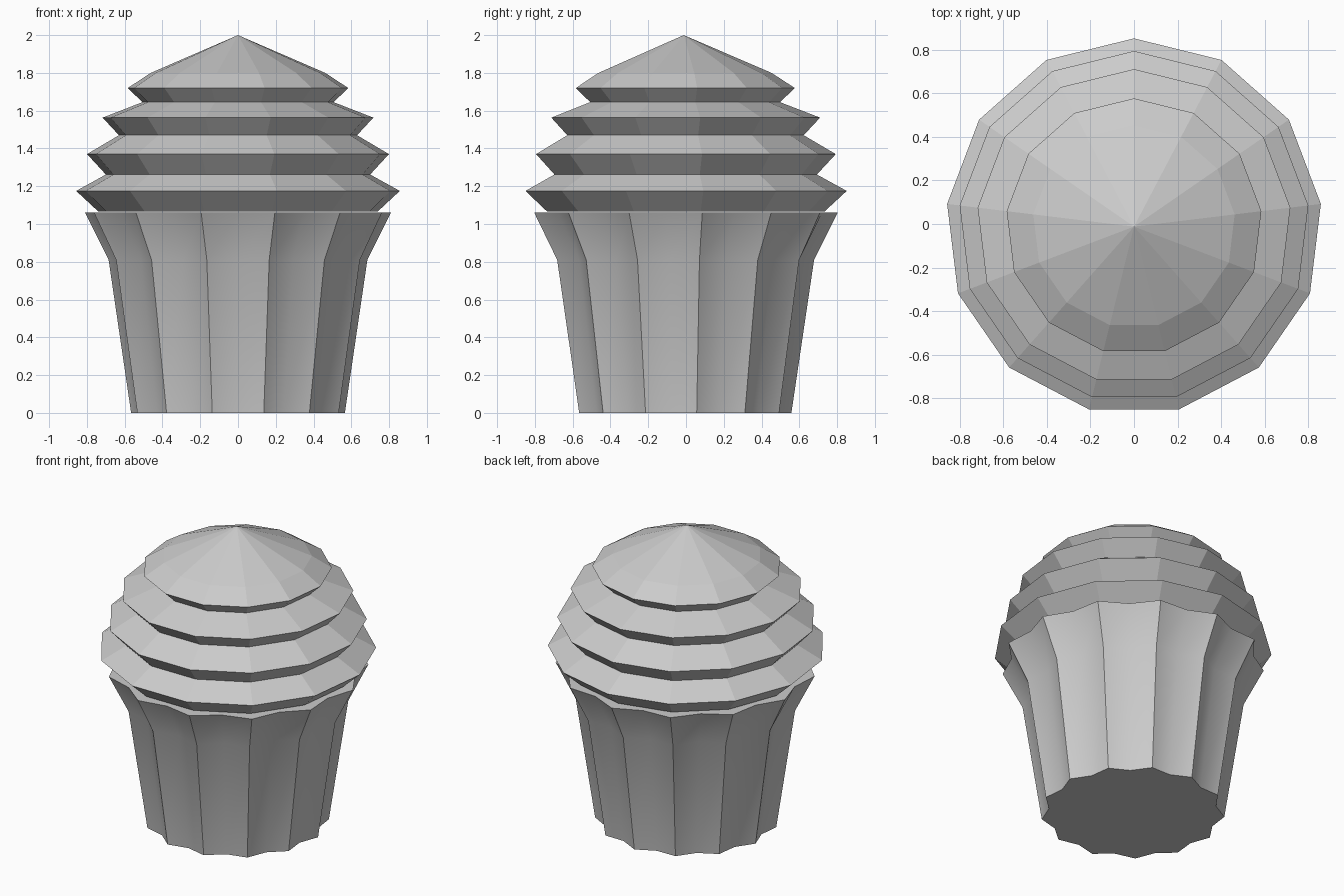
import bpy, math

if "Cube" in bpy.data.objects:
    bpy.data.objects.remove(bpy.data.objects["Cube"])

SIDES = 13
Y_OFF = -0.012  # odd-sided rings: recentre the bounding box


def ring(radii, z):
    """One closed ring, first point facing +y; radii repeat around it."""
    n = SIDES * len(radii)
    pts = []
    for i in range(n):
        a = 2 * math.pi * i / n
        r = radii[i % len(radii)]
        pts.append((-r * math.sin(a), r * math.cos(a) + Y_OFF, z))
    return pts


def loft(name, rings, apex=None):
    """Skin a stack of rings, closing the base and the top."""
    n = len(rings[0])
    verts = [p for r in rings for p in r]
    faces = [tuple(reversed(range(n)))]
    for k in range(len(rings) - 1):
        for i in range(n):
            j = (i + 1) % n
            faces.append((k * n + i, k * n + j, (k + 1) * n + j, (k + 1) * n + i))
    top = (len(rings) - 1) * n
    if apex is None:
        faces.append(tuple(range(top, top + n)))
    else:
        verts.append((0, Y_OFF, apex))
        faces += [(top + i, top + (i + 1) % n, len(verts) - 1) for i in range(n)]
    mesh = bpy.data.meshes.new(name)
    mesh.from_pydata(verts, [], faces)
    obj = bpy.data.objects.new(name, mesh)
    bpy.context.collection.objects.link(obj)
    return obj


# Pleated paper cup: ridge and valley radius at each height
cup_profile = [(0.57, 0.522, 0.0), (0.69, 0.625, 0.81), (0.815, 0.755, 1.06)]
cup = loft("paper_cup", [ring((ridge, valley), z) for ridge, valley, z in cup_profile])
bpy.context.view_layer.objects.active = cup
cup.select_set(True)
bpy.ops.object.shade_smooth_by_angle(angle=math.radians(40))

# Tiered frosting: radius and height of each fold
frosting_profile = [(0.745, 1.066), (0.863, 1.175), (0.705, 1.262), (0.805, 1.37),
                    (0.635, 1.47), (0.722, 1.563), (0.51, 1.645), (0.588, 1.72),
                    (0.465, 1.80)]
loft("frosting", [ring((r,), z) for r, z in frosting_profile], apex=2.0)
